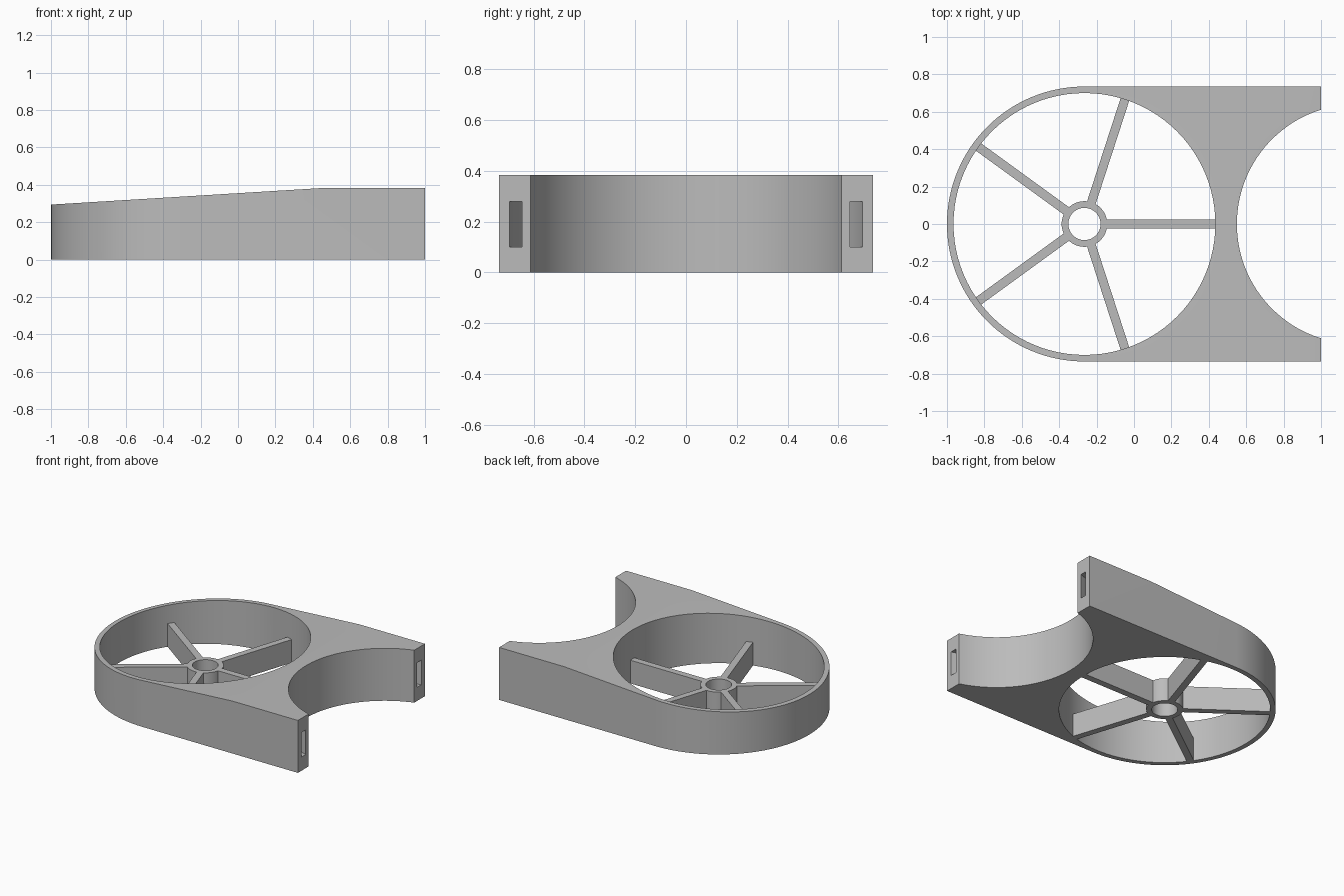
import bpy, bmesh
from math import cos, sin, pi, atan2, tau

if "Cube" in bpy.data.objects:
    bpy.data.objects.remove(bpy.data.objects["Cube"], do_unlink=True)

RING_X, OUTER, INNER = -0.265, 0.735, 0.70
SADDLE_X, SADDLE_R = 1.19, 0.64
HUB_R, HUB_HOLE, SPOKE_H = 0.122, 0.086, 0.17

grey = bpy.data.materials.new("plain grey")
grey.use_nodes = True
colour = (0.5, 0.5, 0.5, 1)
grey.diffuse_color = colour
grey.node_tree.nodes["Principled BSDF"].inputs["Base Color"].default_value = colour


def arc(cx, r, start, end, steps):
    return [(cx + r * cos(start + (end - start) * i / steps),
             r * sin(start + (end - start) * i / steps)) for i in range(steps + 1)]


def circle(cx, r, steps=96):
    return arc(cx, r, 0, tau, steps)[:-1]


def prism(name, points, low, high, along_y=False):
    """Extrude a 2D outline along z, or along y for a side profile."""
    bm = bmesh.new()
    place = (lambda a, b, h: (a, h, b)) if along_y else (lambda a, b, h: (a, b, h))
    base = bm.faces.new([bm.verts.new(place(a, b, low)) for a, b in points])
    top = bmesh.ops.extrude_face_region(bm, geom=[base])["geom"]
    shift = (0, high - low, 0) if along_y else (0, 0, high - low)
    bmesh.ops.translate(bm, vec=shift,
                        verts=[v for v in top if isinstance(v, bmesh.types.BMVert)])
    bmesh.ops.recalc_face_normals(bm, faces=bm.faces)
    mesh = bpy.data.meshes.new(name)
    bm.to_mesh(mesh)
    bm.free()
    mesh.materials.append(grey)
    obj = bpy.data.objects.new(name, mesh)
    bpy.context.collection.objects.link(obj)
    return obj


def select(obj):
    bpy.ops.object.select_all(action='DESELECT')
    obj.select_set(True)
    bpy.context.view_layer.objects.active = obj


def combine(obj, tool, operation):
    """Apply a boolean and discard the tool."""
    select(obj)
    mod = obj.modifiers.new("cut", 'BOOLEAN')
    mod.operation, mod.object, mod.solver = operation, tool, 'EXACT'
    bpy.ops.object.modifier_apply(modifier=mod.name)
    bpy.data.objects.remove(tool, do_unlink=True)


def smooth(obj):
    select(obj)
    bpy.ops.object.shade_smooth_by_angle(angle=pi / 6)


# Body outline: round nose, straight sides, concave saddle between two arms
tip_y = (SADDLE_R ** 2 - (SADDLE_X - 1) ** 2) ** 0.5
tip = atan2(tip_y, 1 - SADDLE_X)
outline = arc(RING_X, OUTER, pi / 2, 3 * pi / 2, 64) + [(1, -OUTER)]
outline += arc(SADDLE_X, SADDLE_R, tau - tip, tip, 48) + [(1, OUTER)]
body = prism("duct_body", outline, 0, 0.5)

# Top slopes down towards the nose
side = [(-1.2, -0.1), (1.2, -0.1), (1.2, 0.384), (0.47, 0.384), (-1.2, 0.282)]
combine(body, prism("side_profile", side, -1, 1, along_y=True), 'INTERSECT')
combine(body, prism("bore", circle(RING_X, INNER), -0.1, 0.6), 'DIFFERENCE')

# Curved strap slot running from arm tip to arm tip
slot = arc(SADDLE_X, 0.72, pi / 2, 3 * pi / 2, 64)
slot += arc(SADDLE_X, 0.672, 3 * pi / 2, pi / 2, 64)
combine(body, prism("strap_slot", slot, 0.10, 0.28), 'DIFFERENCE')
smooth(body)

# Hub with a through hole
hub = prism("hub", circle(RING_X, HUB_R, 64), 0, SPOKE_H)
combine(hub, prism("hub_hole", circle(RING_X, HUB_HOLE, 64), -0.1, 0.3), 'DIFFERENCE')
smooth(hub)

# Five spokes
for i in range(5):
    a = tau * i / 5
    corners = [(HUB_R - 0.006, -0.024), (INNER + 0.003, -0.024),
               (INNER + 0.003, 0.024), (HUB_R - 0.006, 0.024)]
    turned = [(RING_X + r * cos(a) - w * sin(a), r * sin(a) + w * cos(a))
              for r, w in corners]
    prism(f"spoke_{i + 1}", turned, 0, SPOKE_H)
